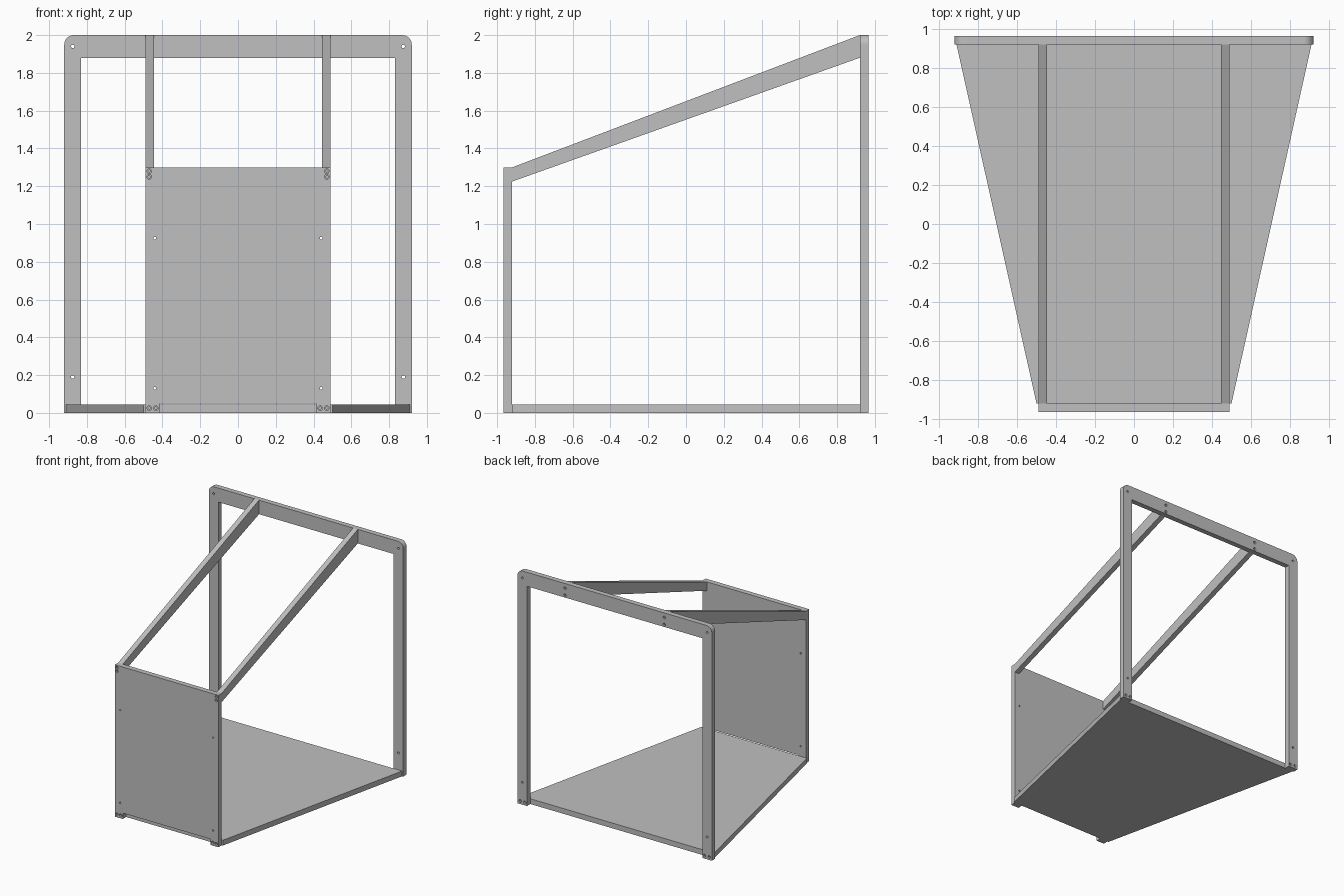
import bpy, bmesh, math
from mathutils import Vector, Matrix

cube = bpy.data.objects.get("Cube")
if cube:
    bpy.data.objects.remove(cube, do_unlink=True)

grey = bpy.data.materials.new("plain grey")
grey.use_nodes = True
colour = (0.53, 0.53, 0.53, 1)
grey.diffuse_color = colour
grey.node_tree.nodes["Principled BSDF"].inputs["Base Color"].default_value = colour

# main sizes
T = 0.045                      # board thickness
FRONT, BACK = -0.965, 0.965    # outer faces
IN_F, IN_B = FRONT + T, BACK - T
PANEL_X, FRAME_X = 0.49, 0.92


def add_object(name, bm):
    bmesh.ops.recalc_face_normals(bm, faces=bm.faces[:])
    mesh = bpy.data.meshes.new(name)
    bm.to_mesh(mesh)
    bm.free()
    mesh.materials.append(grey)
    obj = bpy.data.objects.new(name, mesh)
    bpy.context.collection.objects.link(obj)
    return obj


def slab(name, points, thickness):
    """Flat board: outline points pushed along a thickness vector."""
    bm = bmesh.new()
    face = bm.faces.new([bm.verts.new(p) for p in points])
    grown = bmesh.ops.extrude_face_region(bm, geom=[face])
    verts = [g for g in grown["geom"] if isinstance(g, bmesh.types.BMVert)]
    bmesh.ops.translate(bm, vec=Vector(thickness), verts=verts)
    return add_object(name, bm)


def mirrored(half):
    """Close a right-half outline by reflecting it."""
    return half + [(-x, z) for x, z in reversed(half)]


def drill(board, holes, y_outer, inward):
    """Cut holes (x, z, radius, countersunk), repeated on both sides."""
    bm = bmesh.new()

    def rod(x, z, r, depth):
        # rod from just outside the outer face to the given depth
        length = depth + 0.02
        y = y_outer + inward * (depth - 0.02) / 2
        place = Matrix.Translation((x, y, z)) @ Matrix.Rotation(math.pi / 2, 4, "X")
        bmesh.ops.create_cone(bm, cap_ends=True, segments=16, radius1=r,
                              radius2=r, depth=length, matrix=place)

    for x, z, r, sunk in holes:
        for side in (-1, 1):
            rod(side * x, z, r, T + 0.02)
            if sunk:
                rod(side * x, z, r * 2, 0.015)
    cutter = add_object("hole_cutter", bm)
    cutter.hide_render = True
    mod = board.modifiers.new("holes", "BOOLEAN")
    mod.operation = "DIFFERENCE"
    mod.solver = "EXACT"
    mod.use_self = True
    mod.object = cutter
    bpy.context.view_layer.objects.active = board
    bpy.ops.object.modifier_apply(modifier=mod.name)
    bpy.data.objects.remove(cutter, do_unlink=True)


# tapered floor
slab("floor", [(-0.5, IN_F, 0), (0.5, IN_F, 0), (0.91, IN_B, 0), (-0.91, IN_B, 0)],
     (0, 0, T))

# front panel with two short feet
outline = mirrored([(0.415, 0.05), (0.415, 0), (PANEL_X, 0), (PANEL_X, 1.3)])
panel = slab("front_panel", [(x, FRONT, z) for x, z in outline], (0, T, 0))
drill(panel, [(0.47, 1.28, 0.006, True), (0.47, 1.25, 0.006, True),
              (0.47, 0.025, 0.006, True), (0.435, 0.025, 0.006, True),
              (0.44, 0.925, 0.007, False), (0.44, 0.13, 0.007, False)], FRONT, 1)

# rear frame: upturned U with rounded outer corners
R = 0.05
corner = [(FRAME_X - R + R * math.cos(a), 2 - R + R * math.sin(a))
          for a in (math.pi / 2 * i / 8 for i in range(9))]
inner = [(0.83, 1.88), (0.83, 0)]
outline = mirrored(inner + [(FRAME_X, 0)] + corner)
frame = slab("rear_frame", [(x, BACK, z) for x, z in outline], (0, -T, 0))
drill(frame, [(0.875, 1.94, 0.009, False), (0.875, 0.19, 0.009, False),
              (0.47, 1.96, 0.006, True), (0.47, 1.9, 0.006, True),
              (0.85, 0.025, 0.006, True), (0.895, 0.025, 0.006, True)], BACK, -1)

# sloping top beams
profile = [(IN_F, 1.225), (IN_B, 1.88), (IN_B, 2), (IN_F, 1.3)]
for name, side in (("left_beam", 1), ("right_beam", -1)):
    slab(name, [(side * PANEL_X, y, z) for y, z in profile], (-side * T, 0, 0))
